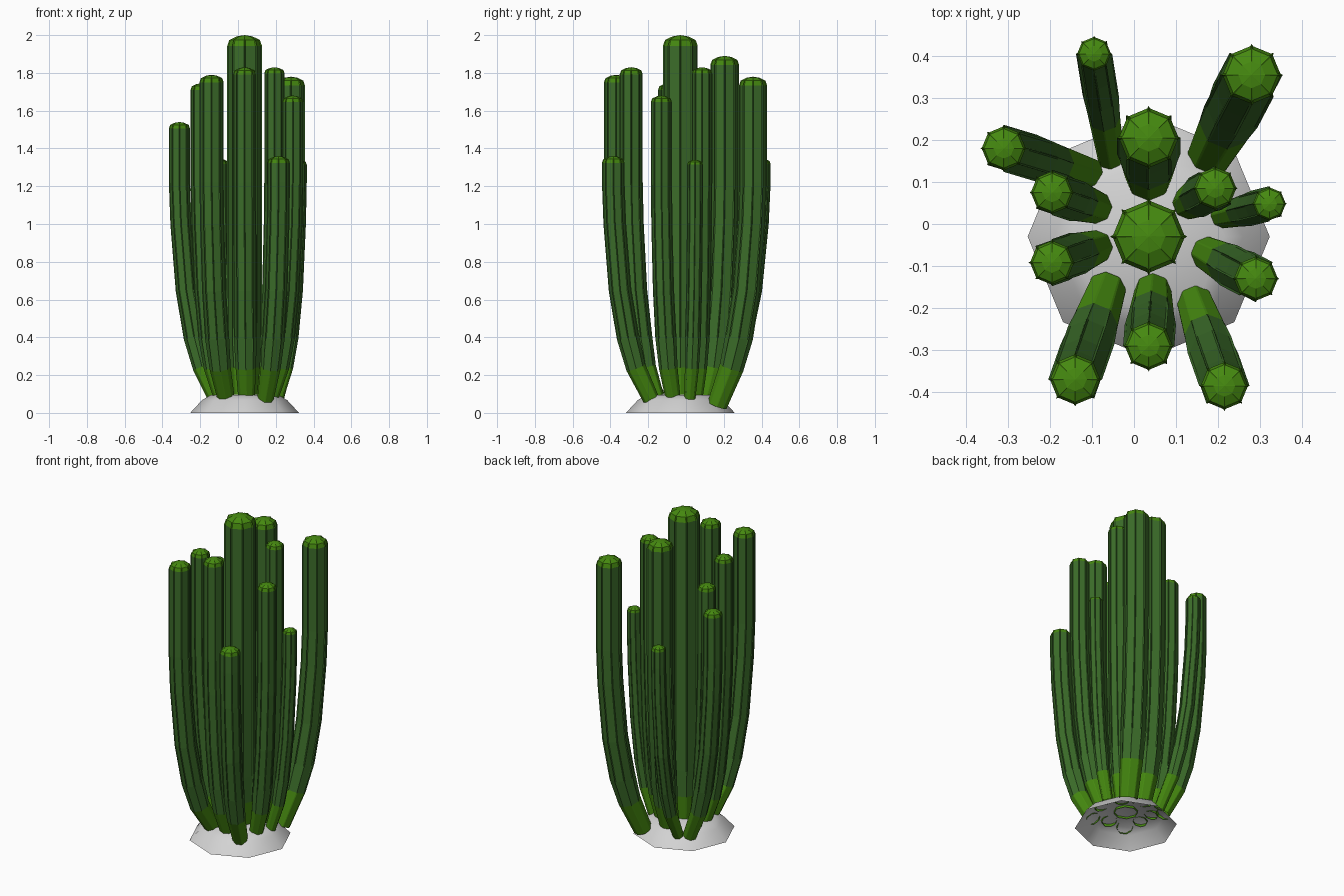
import bpy, bmesh, math
from mathutils import Vector

if "Cube" in bpy.data.objects:
    bpy.data.objects.remove(bpy.data.objects["Cube"])


def material(name, rgb):
    m = bpy.data.materials.new(name)
    m.diffuse_color = (*rgb, 1)
    m.use_nodes = True
    m.node_tree.nodes["Principled BSDF"].inputs["Base Color"].default_value = m.diffuse_color
    return m


DARK = material("dark green", (0.045, 0.155, 0.023))
LIGHT = material("light green", (0.060, 0.250, 0.005))
GREY = material("light grey", (0.65, 0.65, 0.65))
CX, CY = 0.035, -0.03


def make_object(name, bm, mats):
    bmesh.ops.recalc_face_normals(bm, faces=bm.faces)
    me = bpy.data.meshes.new(name)
    bm.to_mesh(me)
    bm.free()
    for m in mats:
        me.materials.append(m)
    ob = bpy.data.objects.new(name, me)
    bpy.context.collection.objects.link(ob)
    return ob


def ring(bm, centre, tangent, r, fin):
    # eight-sided section with a thin fin on every corner
    axis = Vector((0, 0, 1)).rotation_difference(tangent)
    verts = []
    for i in range(8):
        a = i * math.pi / 4
        d = 0.05
        for ang, rad in ((a - d, r), (a, r + fin), (a + d, r)):
            p = Vector((math.cos(ang) * rad, math.sin(ang) * rad, 0))
            verts.append(bm.verts.new(centre + axis @ p))
    return verts


def stem(name, base, tip, height, radius):
    bm = bmesh.new()
    b, t = Vector(base), Vector(tip)
    dist = (b - Vector((CX, CY))).length
    z0 = 0.085 - max(0, dist - 0.17) * 0.6
    body = radius * 0.92
    cap = radius * 0.62
    # z, fraction of outward lean, section radius, fin size
    path = [(z0, 0.0, radius * 0.72, 0),
            (0.24, 0.40, radius * 0.88, 0),
            (0.40, 0.61, body, radius * 0.08),
            (0.65, 0.82, body, radius * 0.08),
            (1.00, 0.96, body, radius * 0.08),
            (1.22, 1.0, body, radius * 0.08),
            (height - cap, 1.0, body, radius * 0.08),
            (height - cap * 0.45, 1.0, radius * 0.82, radius * 0.06),
            (height - cap * 0.12, 1.0, radius * 0.42, radius * 0.03)]
    pts = []
    for z, f, _, _ in path:
        p = b.lerp(t, f)
        pts.append(Vector((p.x, p.y, z)))
    rings = []
    for i, (z, f, r, fin) in enumerate(path):
        lo, hi = pts[max(i - 1, 0)], pts[min(i + 1, len(pts) - 1)]
        rings.append(ring(bm, pts[i], (hi - lo).normalized(), r, fin))
    for k in range(len(rings) - 1):
        lo, hi = rings[k], rings[k + 1]
        for i in range(24):
            j = (i + 1) % 24
            f = bm.faces.new((lo[i], lo[j], hi[j], hi[i]))
            f.material_index = 1 if k == 0 or k >= 6 else 0
    top = bm.verts.new((t.x, t.y, height))
    for i in range(24):
        f = bm.faces.new((rings[-1][i], rings[-1][(i + 1) % 24], top))
        f.material_index = 1
    make_object(name, bm, (DARK, LIGHT))


# soil mound: open eight-sided shell
bm = bmesh.new()
loops = []
for r, z in ((0.288, 0), (0.225, 0.068), (0.18, 0.094)):
    loops.append([bm.verts.new((CX + r * math.cos(i * math.pi / 4),
                                CY + r * math.sin(i * math.pi / 4), z))
                  for i in range(8)])
for lo, hi in zip(loops, loops[1:]):
    for i in range(8):
        bm.faces.new((lo[i], lo[(i + 1) % 8], hi[(i + 1) % 8], hi[i]))
peak = bm.verts.new((CX, CY, 0.10))
for i in range(8):
    bm.faces.new((loops[-1][i], loops[-1][(i + 1) % 8], peak))
mound = make_object("mound", bm, (GREY,))
for p in mound.data.polygons:
    p.use_smooth = True

# cactus stems: name, base xy, tip xy, height, radius
for s in (
    ("centre_stem", (CX, CY), (CX, CY), 2.00, 0.092),
    ("back_stem", (0.035, 0.11), (0.035, 0.205), 1.89, 0.076),
    ("back_right_stem", (0.18, 0.165), (0.28, 0.355), 1.78, 0.074),
    ("inner_right_stem", (0.13, 0.05), (0.193, 0.085), 1.83, 0.054),
    ("right_stem", (0.21, 0.02), (0.322, 0.048), 1.34, 0.042),
    ("right_front_stem", (0.175, -0.07), (0.29, -0.13), 1.68, 0.056),
    ("front_right_stem", (0.145, -0.185), (0.215, -0.385), 1.36, 0.060),
    ("front_stem", (0.045, -0.16), (0.035, -0.29), 1.83, 0.061),
    ("front_left_stem", (-0.065, -0.155), (-0.14, -0.37), 1.79, 0.064),
    ("left_front_stem", (-0.09, -0.055), (-0.195, -0.092), 1.745, 0.056),
    ("left_back_stem", (-0.09, 0.04), (-0.195, 0.075), 1.63, 0.054),
    ("left_stem", (-0.11, 0.12), (-0.31, 0.18), 1.54, 0.056),
    ("back_left_stem", (-0.055, 0.155), (-0.095, 0.405), 1.345, 0.043),
):
    stem(*s)
